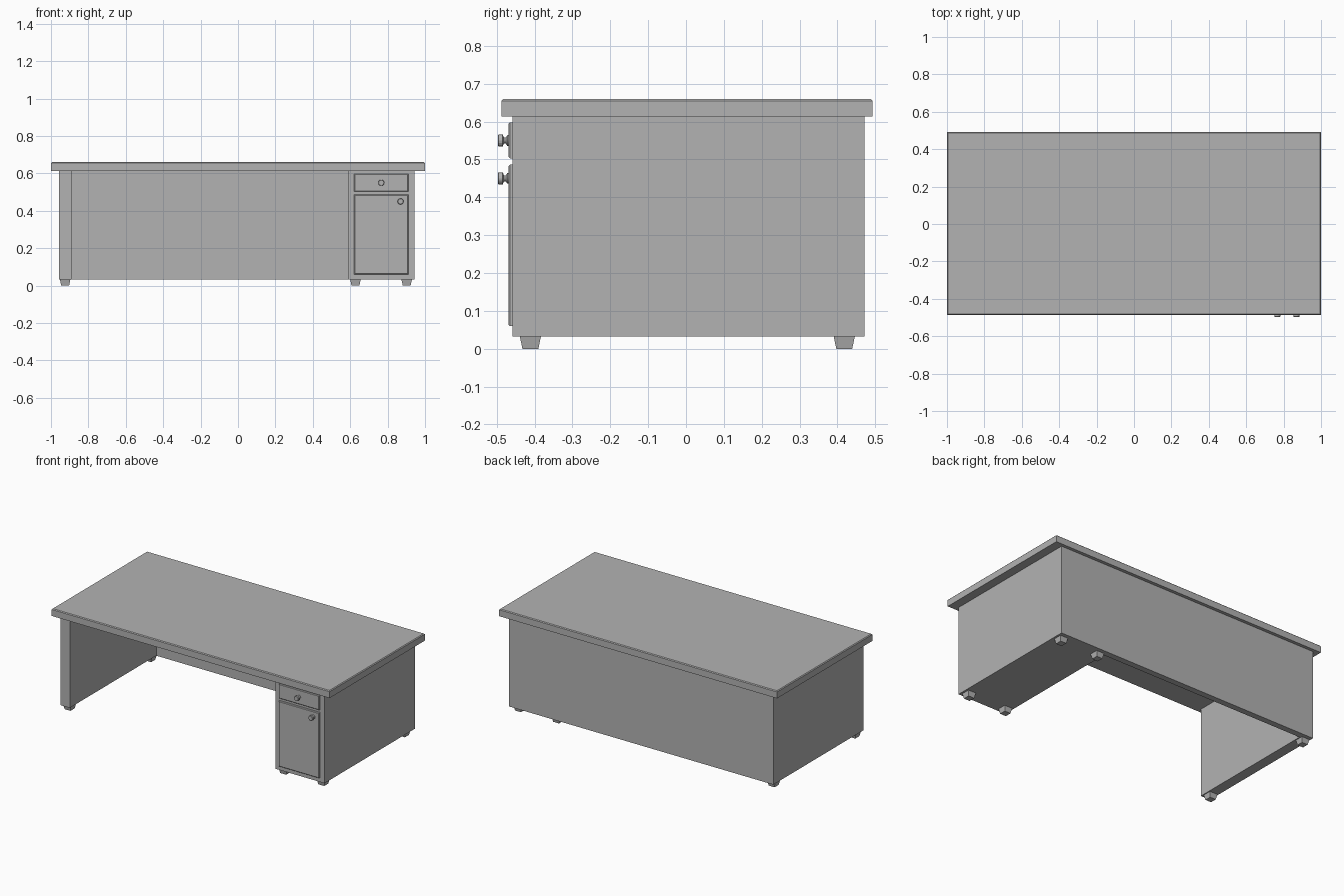
import bpy, bmesh, math
from mathutils import Matrix, Vector

cube = bpy.data.objects.get("Cube")
if cube:
    bpy.data.objects.remove(cube, do_unlink=True)

grey = bpy.data.materials.new("desk grey")
grey.use_nodes = True
COLOUR = (0.45, 0.45, 0.45, 1)
grey.diffuse_color = COLOUR
grey.node_tree.nodes["Principled BSDF"].inputs["Base Color"].default_value = COLOUR


def finish(name, bm):
    bmesh.ops.recalc_face_normals(bm, faces=bm.faces)
    mesh = bpy.data.meshes.new(name)
    bm.to_mesh(mesh)
    bm.free()
    mesh.materials.append(grey)
    obj = bpy.data.objects.new(name, mesh)
    bpy.context.collection.objects.link(obj)
    return obj


def box(name, xs, ys, zs, chamfer=0, side=None):
    """Box from ranges; edges of the face pointing to side are chamfered."""
    bm = bmesh.new()
    bmesh.ops.create_cube(bm, size=1)
    for v in bm.verts:
        v.co = [r[0] if c < 0 else r[1] for c, r in zip(v.co, (xs, ys, zs))]
    if chamfer:
        bm.normal_update()
        face = max(bm.faces, key=lambda f: f.normal.dot(Vector(side)))
        bmesh.ops.bevel(bm, geom=list(face.edges), offset=chamfer,
                        segments=1, affect='EDGES')
    return finish(name, bm)


def foot(name, x, y):
    """Square foot, narrower at the floor."""
    bm = bmesh.new()
    turn = Matrix.Rotation(math.pi / 4, 4, 'Z')
    bmesh.ops.create_cone(bm, cap_ends=True, segments=4, depth=BASE,
                          radius1=0.021 * math.sqrt(2), radius2=0.028 * math.sqrt(2),
                          matrix=Matrix.Translation((x, y, BASE / 2)) @ turn)
    return finish(name, bm)


def knob(name, x, z):
    """Round knob turned from a profile of (radius, y)."""
    profile = [(0, -0.468), (0.014, -0.468), (0.014, -0.472), (0.008, -0.476),
               (0.008, -0.481), (0.016, -0.484), (0.016, -0.495), (0.014, -0.497), (0, -0.497)]
    bm = bmesh.new()
    verts = [bm.verts.new((x + r, y, z)) for r, y in profile]
    edges = [bm.edges.new(pair) for pair in zip(verts, verts[1:])]
    bmesh.ops.spin(bm, geom=verts + edges, cent=(x, 0, z), axis=(0, 1, 0),
                   angle=math.tau, steps=16)
    bmesh.ops.remove_doubles(bm, verts=bm.verts, dist=0.0001)
    return finish(name, bm)


BASE, UNDER = 0.033, 0.613
FRONT, BACK = -0.458, 0.471
BODY = (BASE, UNDER)

# Worktop and carcass
box("desktop", (-1, 1), (-0.487, 0.492), (UNDER, 0.66), 0.005, (0, 0, 1))
box("side_panel", (-0.958, -0.89), (FRONT, BACK), BODY)
box("back_panel", (-0.89, 0.59), (BACK - 0.04, BACK), BODY)
box("cabinet", (0.59, 0.943), (FRONT, BACK), BODY)

# Drawer and door fronts
for name, zs in (("drawer_front", (0.503, 0.598)), ("cabinet_door", (0.06, 0.486))):
    box(name, (0.621, 0.911), (-0.469, FRONT), zs, 0.004, (0, -1, 0))
knob("drawer_knob", 0.766, 0.55)
knob("door_knob", 0.869, 0.45)

# Feet
for place, x in (("right", -0.924), ("middle", 0.628), ("left", 0.902)):
    for end, y in (("front", -0.411), ("back", 0.418)):
        foot(f"{place}_{end}_foot", x, y)
